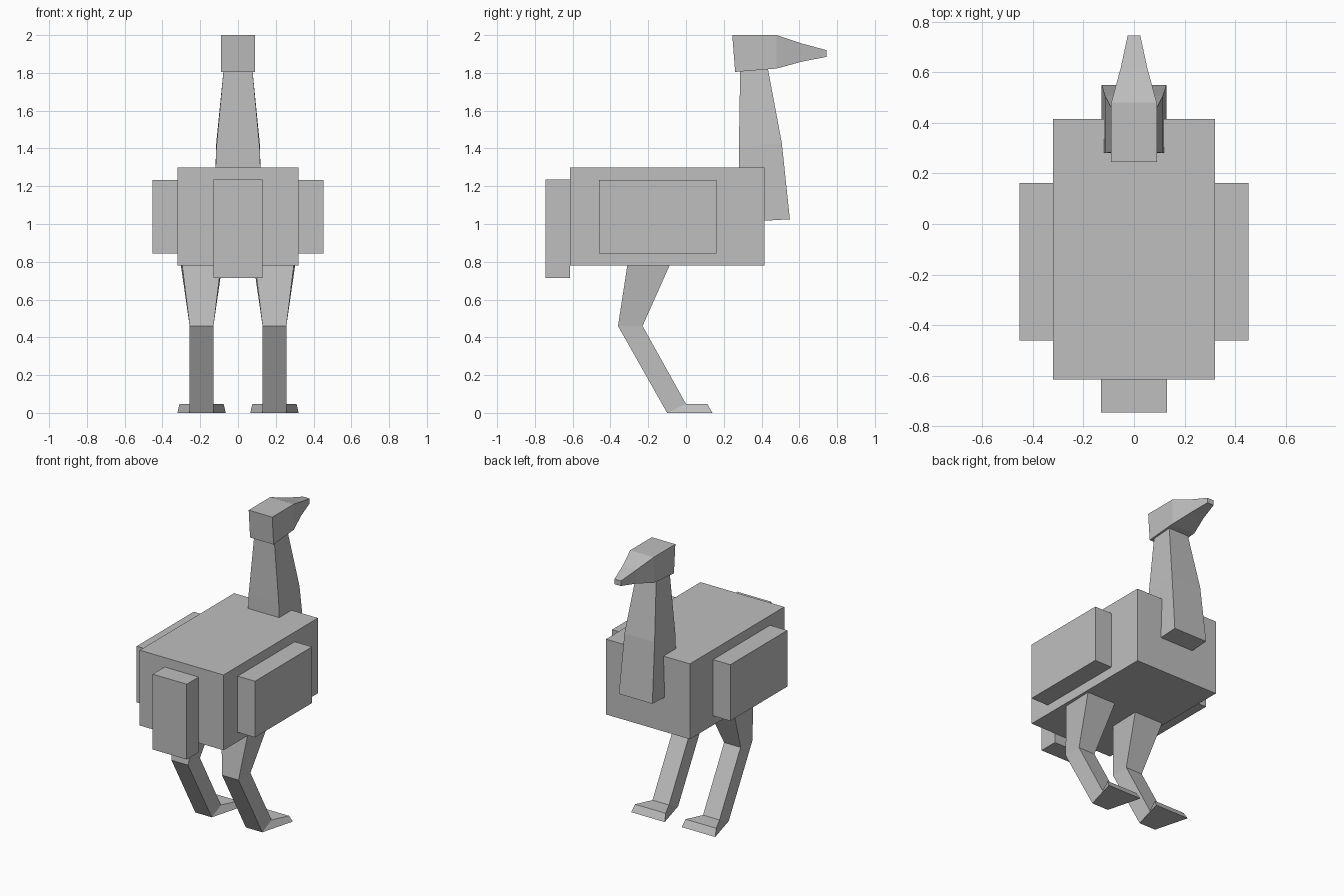
import bpy
import bmesh

if "Cube" in bpy.data.objects:
    bpy.data.objects.remove(bpy.data.objects["Cube"], do_unlink=True)

# Single plain grey for the whole bird
grey = bpy.data.materials.new("plain_grey")
grey.use_nodes = True
colour = (0.52, 0.52, 0.52, 1)
grey.diffuse_color = colour
grey.node_tree.nodes["Principled BSDF"].inputs["Base Color"].default_value = colour


def finish(name, bm):
    bmesh.ops.recalc_face_normals(bm, faces=bm.faces)
    mesh = bpy.data.meshes.new(name)
    bm.to_mesh(mesh)
    bm.free()
    mesh.materials.append(grey)
    obj = bpy.data.objects.new(name, mesh)
    bpy.context.collection.objects.link(obj)
    return obj


def box(name, low, high):
    bm = bmesh.new()
    bmesh.ops.create_cube(bm, size=1)
    for v in bm.verts:
        v.co = [a + (b - a) * (c + 0.5) for a, b, c in zip(low, high, v.co)]
    return finish(name, bm)


def loft(name, sections, centre=0):
    """Join four-sided sections; each holds two (half width, y, z) edges."""
    bm = bmesh.new()
    rings = []
    for (wa, ya, za), (wb, yb, zb) in sections:
        corners = ((-wa, ya, za), (wa, ya, za), (wb, yb, zb), (-wb, yb, zb))
        rings.append([bm.verts.new((centre + x, y, z)) for x, y, z in corners])
    for r, s in zip(rings, rings[1:]):
        for i in range(4):
            j = (i + 1) % 4
            bm.faces.new((r[i], r[j], s[j], s[i]))
    bm.faces.new(rings[0])
    bm.faces.new(rings[-1])
    return finish(name, bm)


# Body and tail
box("body", (-0.32, -0.615, 0.78), (0.32, 0.415, 1.30))
box("tail", (-0.13, -0.745, 0.715), (0.13, -0.615, 1.235))

# Neck, tapering upwards (back edge, front edge)
loft("neck", [
    ((0.128, 0.28, 1.01), (0.128, 0.55, 1.025)),
    ((0.115, 0.28, 1.40), (0.115, 0.507, 1.43)),
    ((0.075, 0.287, 1.83), (0.075, 0.432, 1.83)),
])

# Head and beak (top edge, bottom edge)
loft("head", [
    ((0.09, 0.245, 2.0), (0.09, 0.26, 1.805)),
    ((0.09, 0.48, 2.0), (0.09, 0.48, 1.823)),
    ((0.053, 0.615, 1.955), (0.053, 0.615, 1.86)),
    ((0.025, 0.745, 1.92), (0.025, 0.745, 1.885)),
])

# Wings and legs, mirrored left and right
for side, s in (("left", 1), ("right", -1)):
    x0, x1 = sorted((s * 0.32, s * 0.452))
    box(side + "_wing", (x0, -0.46, 0.845), (x1, 0.162, 1.233))
    loft(side + "_leg", [
        ((0.110, -0.085, 0.785), (0.103, -0.31, 0.785)),
        ((0.063, -0.23, 0.46), (0.063, -0.36, 0.46)),
        ((0.063, 0.0, 0.047), (0.063, -0.10, 0.0)),
        ((0.117, 0.113, 0.047), (0.128, 0.14, 0.0)),
    ], centre=s * 0.193)
